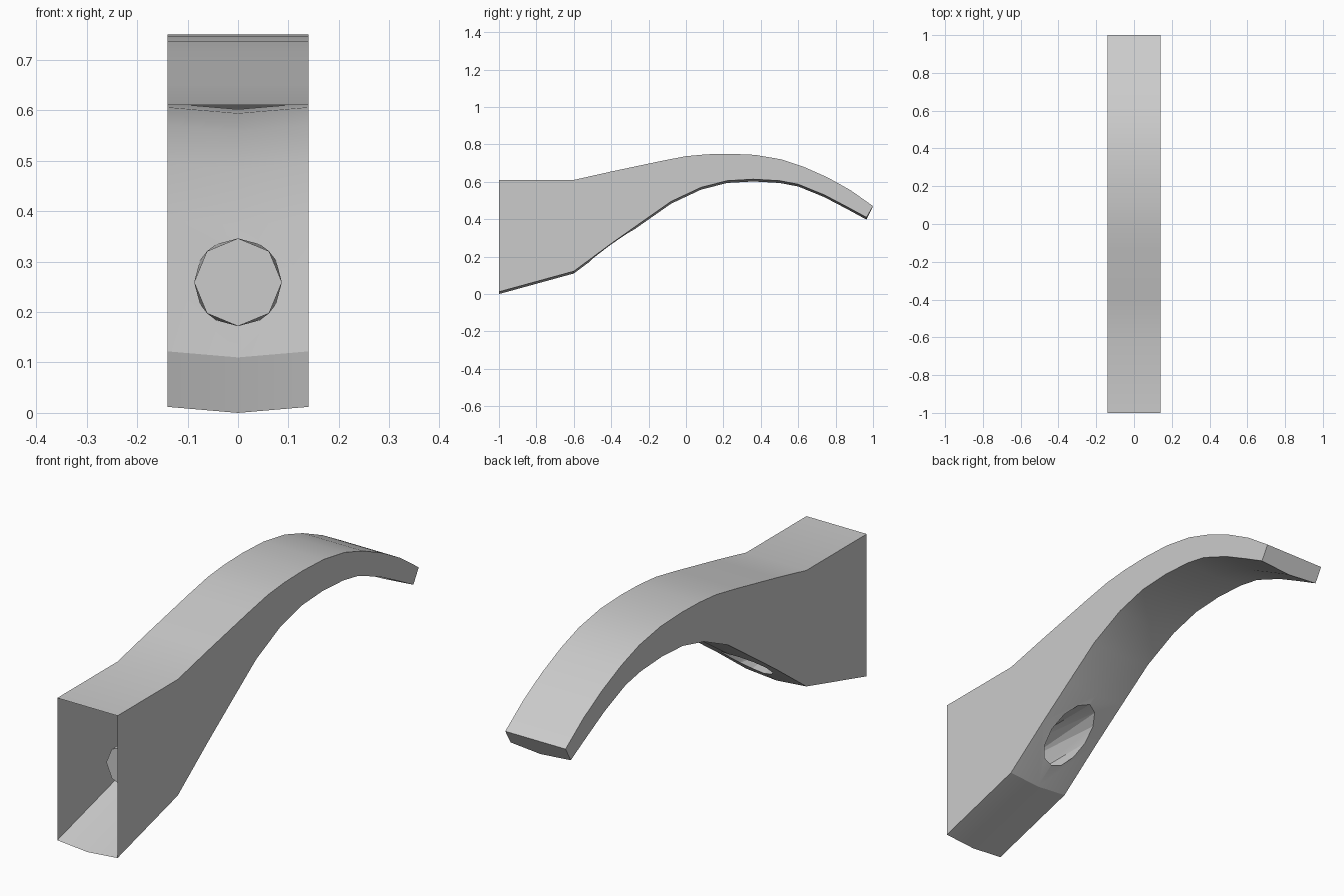
import bpy, bmesh
from math import sin, cos, tau, radians

if "Cube" in bpy.data.objects:
    bpy.data.objects.remove(bpy.data.objects["Cube"])

HALF_W, KEEL = 0.14, 0.012

# side profile: upper and lower lines as (y, z)
TOP = [(-1, .61), (-.6, .61), (-.4, .655), (-.13, .712), (0, .737), (.11, .747), (.23, .75),
       (.37, .744), (.51, .72), (.63, .68), (.76, .622), (.88, .555), (1, .47)]
BOTTOM = [(-1, .012), (-.6, .122), (-.4, .27), (-.24, .383), (-.08, .495), (.08, .57), (.22, .606),
          (.36, .614), (.5, .606), (.6, .587), (.74, .53), (.86, .467), (.965, .41)]


def make_object(name, bm):
    bmesh.ops.recalc_face_normals(bm, faces=bm.faces)
    mesh = bpy.data.meshes.new(name)
    bm.to_mesh(mesh)
    bm.free()
    obj = bpy.data.objects.new(name, mesh)
    bpy.context.collection.objects.link(obj)
    return obj


# spout body: five-sided section with a shallow keel, lofted along the profile
bm = bmesh.new()
rings = []
for (ty, tz), (by, bz) in zip(TOP, BOTTOM):
    section = [(-HALF_W, ty, tz), (HALF_W, ty, tz), (HALF_W, by, bz),
               (0, by, bz - KEEL), (-HALF_W, by, bz)]
    rings.append([bm.verts.new(p) for p in section])
for a, b in zip(rings, rings[1:]):
    for i in range(5):
        j = (i + 1) % 5
        bm.faces.new((a[i], a[j], b[j], b[i]))
bm.faces.new(rings[0])
bm.faces.new(rings[-1])
spout = make_object("spout_body", bm)

# outlet pocket: octagonal inner end, twelve-sided rim on the sloping underside
bm = bmesh.new()
R, CZ = 0.087, 0.259
for n, rim in ((8, False), (12, True)):
    for i in range(n):
        x, z = R * cos(tau * i / n), CZ + R * sin(tau * i / n)
        y = -.38 + (z - CZ) / .72 if rim else -.75
        bm.verts.new((x, y, z))
bmesh.ops.convex_hull(bm, input=bm.verts)
cutter = make_object("outlet_cutter", bm)
cutter.hide_render = True

mod = spout.modifiers.new("outlet", 'BOOLEAN')
mod.operation = 'DIFFERENCE'
mod.solver = 'EXACT'
mod.object = cutter
bpy.context.view_layer.objects.active = spout
spout.select_set(True)
bpy.ops.object.modifier_apply(modifier=mod.name)
bpy.data.objects.remove(cutter)

# open mounting end
bm = bmesh.new()
bm.from_mesh(spout.data)
ends = [f for f in bm.faces if all(v.co.y < -.99 for v in f.verts)]
bmesh.ops.delete(bm, geom=ends, context='FACES')
bm.to_mesh(spout.data)
bm.free()
bpy.ops.object.shade_smooth_by_angle(angle=radians(20))
